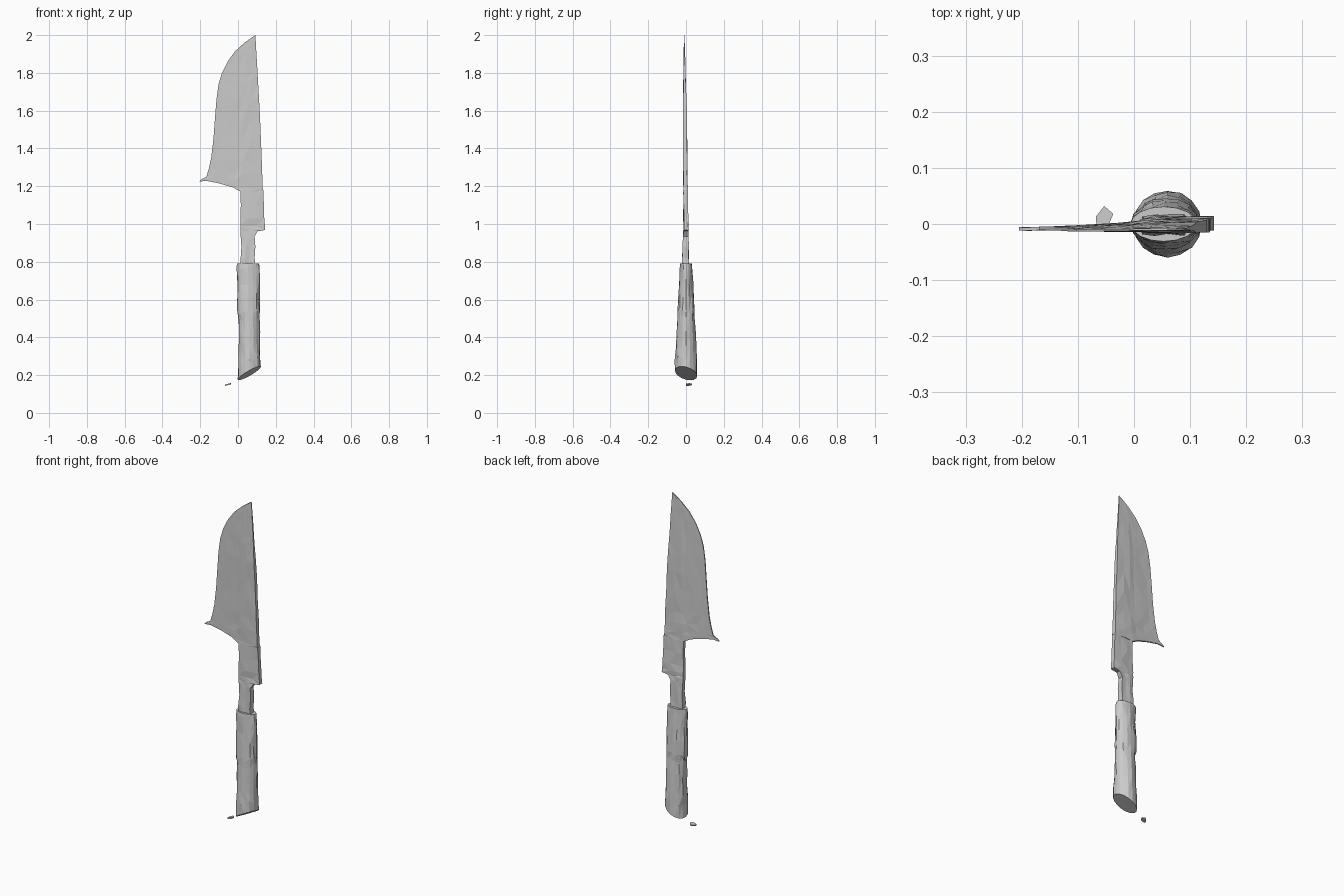
import bpy, bmesh, math, random

if "Cube" in bpy.data.objects:
    bpy.data.objects.remove(bpy.data.objects["Cube"])

random.seed(4)


def finish(name, bm):
    bmesh.ops.recalc_face_normals(bm, faces=bm.faces)
    me = bpy.data.meshes.new(name)
    bm.to_mesh(me)
    bm.free()
    ob = bpy.data.objects.new(name, me)
    bpy.context.collection.objects.link(ob)
    return ob


def interp(points, k):
    for (a, va), (b, vb) in zip(points, points[1:]):
        if k <= b:
            return va + (vb - va) * max(0, (k - a) / (b - a))
    return points[-1][1]


def half_thickness(x, z):
    across = interp([(-0.21, 0.0025), (-0.1, 0.0035), (0.0, 0.0065), (0.03, 0.010), (0.15, 0.010)], x)
    along = interp([(0.75, 1.9), (0.85, 1.6), (0.97, 1.25), (1.2, 1.1), (1.65, 0.9), (1.8, 0.5), (2.0, 0.12)], z)
    return across * along


def centre_y(x, z):
    return interp([(-0.2, -0.007), (0.03, -0.002), (0.15, 0.0)], x) + interp([(1.0, 0), (2.0, -0.008)], z)


def slab(name, rows, rough):
    """Solid sheet from rows of (x, z), thickened along y."""
    bm = bmesh.new()
    nr, nc = len(rows), len(rows[0])
    sides = []
    for s in (-1, 1):
        sides.append([[bm.verts.new((x, centre_y(x, z) + s * half_thickness(x, z)
                                     + random.uniform(-rough, rough) * half_thickness(x, z), z))
                       for x, z in row] for row in rows])
    for g in sides:
        for i in range(nr - 1):
            for j in range(nc - 1):
                bm.faces.new((g[i][j], g[i][j + 1], g[i + 1][j + 1], g[i + 1][j]))
    rim = ([(0, j) for j in range(nc)] + [(i, nc - 1) for i in range(1, nr)]
           + [(nr - 1, j) for j in range(nc - 2, -1, -1)] + [(i, 0) for i in range(nr - 2, 0, -1)])
    f, b = sides
    for (i, j), (k, l) in zip(rim, rim[1:] + rim[:1]):
        bm.faces.new((f[i][j], f[k][l], b[k][l], b[i][j]))
    bmesh.ops.triangulate(bm, faces=bm.faces)
    return finish(name, bm)


# Blade: rows run from cutting edge to spine, first row follows the curved heel
heel = [(-0.205, 1.225), (-0.165, 1.228), (-0.10, 1.215), (-0.03, 1.195),
        (0.012, 1.172), (0.07, 1.172), (0.135, 1.172)]
edge = [(-0.195, 1.236), (-0.168, 1.25), (-0.155, 1.29), (-0.142, 1.35), (-0.130, 1.45),
        (-0.122, 1.56), (-0.114, 1.66), (-0.103, 1.74), (-0.085, 1.80), (-0.055, 1.86),
        (-0.015, 1.915), (0.035, 1.96), (0.084, 1.995)]
spine = [(0.97, 0.142), (1.2, 0.132), (1.6, 0.115), (2.0, 0.092)]
stations = [0, 0.13, 0.32, 0.52, 0.63, 0.80, 1.0]
rows = [heel]
for i, (xe, ze) in enumerate(edge):
    zs = ze + 0.005 * i / (len(edge) - 1)
    xs = interp(spine, zs)
    sag = max(0, 1 - i / 4)
    row = []
    for t, (hx, hz) in zip(stations, heel):
        x = xe + (xs - xe) * t
        z = ze + (zs - ze) * t + sag * (hz - 1.225) * 0.85
        if 0 < t < 1 and 2 < i < 11:
            z += random.uniform(-0.012, 0.012)
        row.append((x, z))
    rows.append(row)
slab("blade", rows, 0.2)

# Neck below the blade, with the step down to the narrow tang
profile = [(1.18, 0.012, 0.134), (1.10, 0.015, 0.137), (1.03, 0.012, 0.139), (0.99, 0.012, 0.143),
           (0.968, 0.012, 0.143), (0.962, 0.012, 0.105), (0.935, 0.014, 0.088),
           (0.88, 0.018, 0.092), (0.82, 0.014, 0.088), (0.74, 0.014, 0.094)]
slab("neck_and_tang", [[(a + (b - a) * t, z) for t in (0, 0.3, 0.65, 1)] for z, a, b in profile], 0.2)

# Worn wooden handle: rounded rings, widening downwards, slanted butt
rings = [(0.79, -0.006, 0.112, 0.031), (0.765, -0.008, 0.116, 0.034), (0.69, -0.004, 0.116, 0.038),
         (0.62, -0.006, 0.116, 0.043), (0.53, -0.005, 0.117, 0.047), (0.50, 0.003, 0.115, 0.047),
         (0.42, 0.002, 0.118, 0.052), (0.33, 0.0, 0.120, 0.057), (0.27, -0.001, 0.121, 0.059),
         (0.21, -0.002, 0.121, 0.059)]
SIDES = 16
bm = bmesh.new()
loops = []
for i, (z, x0, x1, ry) in enumerate(rings):
    loop = []
    slant = interp([(0.21, 1.0), (0.40, 0.0)], z)
    for k in range(SIDES):
        a = math.tau * k / SIDES
        r = 1 if i in (0, len(rings) - 1) else random.uniform(0.93, 1.02)
        x = (x0 + x1) / 2 + (x1 - x0) / 2 * math.cos(a) * r
        y = ry * math.sin(a) * r
        wobble = random.uniform(-0.015, 0.015) if 1 < i < 8 else 0
        tilt = 0.55 * (x - 0.06) - 0.25 * y
        loop.append(bm.verts.new((x, y, z + wobble + slant * tilt)))
    loops.append(loop)
for a, b in zip(loops, loops[1:]):
    for k in range(SIDES):
        n = (k + 1) % SIDES
        bm.faces.new((a[k], a[n], b[n], b[k]))
bm.faces.new(loops[0])
bm.faces.new(loops[-1])
bmesh.ops.triangulate(bm, faces=[f for f in bm.faces if len(f.verts) == 4])
finish("handle", bm)

# Small loose chip below the butt
bm = bmesh.new()
outline = [(-0.068, 0.013), (-0.053, 0.032), (-0.037, 0.018), (-0.044, 0.001), (-0.067, 0.0)]
low, high = [[bm.verts.new((x, y, 0.150 + 0.25 * (x + 0.053) + dz)) for x, y in outline]
             for dz in (-0.003, 0.004)]
bm.faces.new(low)
bm.faces.new(high)
for k in range(5):
    n = (k + 1) % 5
    bm.faces.new((low[k], low[n], high[n], high[k]))
finish("loose_chip", bm)
